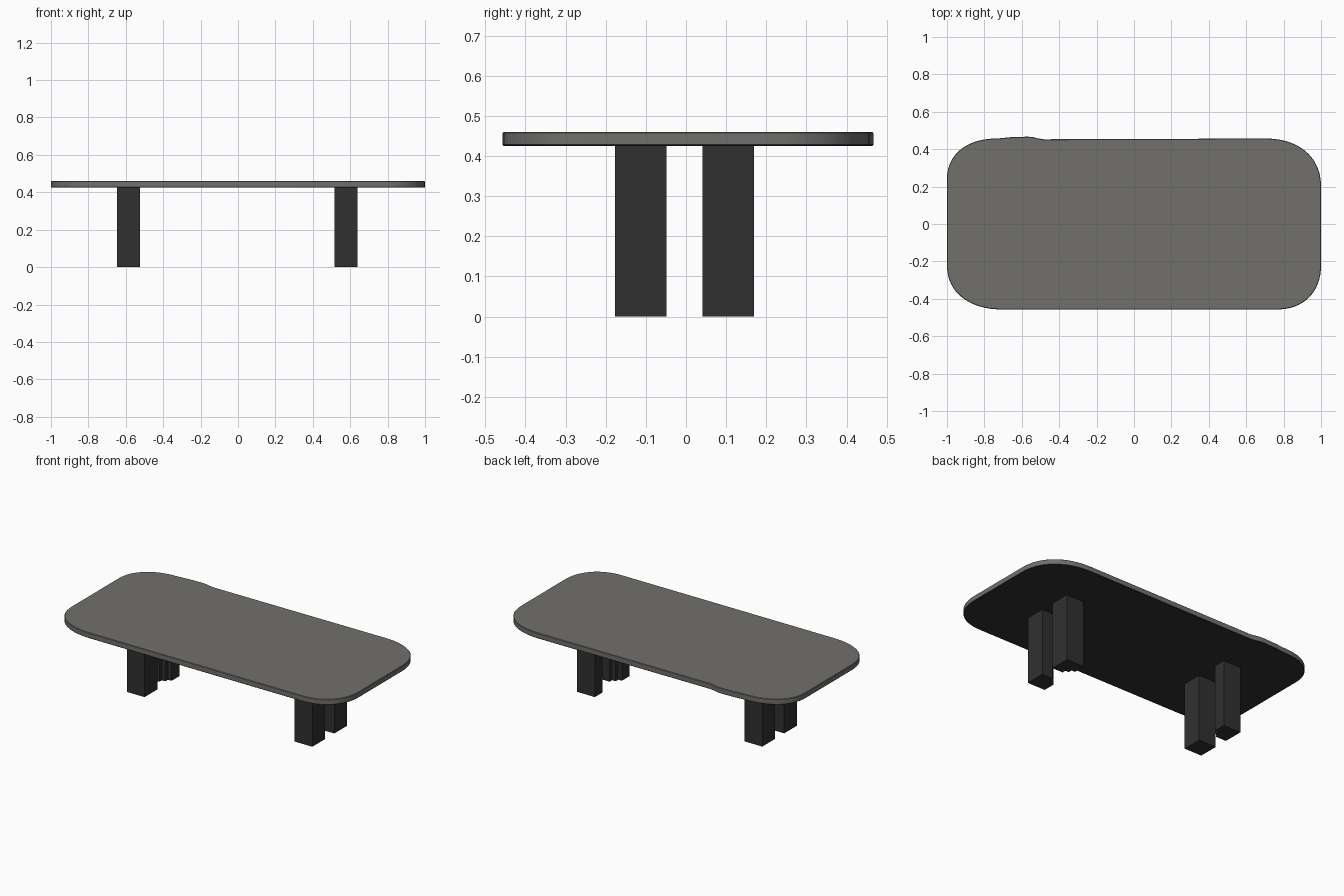
import bpy, bmesh, math

if "Cube" in bpy.data.objects:
    bpy.data.objects.remove(bpy.data.objects["Cube"])


def material(name, rgb):
    m = bpy.data.materials.new(name)
    m.diffuse_color = (*rgb, 1)
    m.use_nodes = True
    m.node_tree.nodes["Principled BSDF"].inputs["Base Color"].default_value = m.diffuse_color
    return m


GREY = material("warm grey", (0.165, 0.160, 0.150))
DARK = material("charcoal", (0.030, 0.030, 0.030))


def prism(name, outline, z0, z1, mats):
    """Extrude a counter-clockwise outline from z0 to z1."""
    bm = bmesh.new()
    base = bm.faces.new([bm.verts.new((x, y, z0)) for x, y in outline])
    ext = bmesh.ops.extrude_face_region(bm, geom=[base], use_keep_orig=True)
    for v in ext["geom"]:
        if isinstance(v, bmesh.types.BMVert):
            v.co.z = z1
    bmesh.ops.recalc_face_normals(bm, faces=bm.faces)
    me = bpy.data.meshes.new(name)
    bm.to_mesh(me)
    bm.free()
    ob = bpy.data.objects.new(name, me)
    bpy.context.collection.objects.link(ob)
    for m in mats:
        me.materials.append(m)
    return ob


# Table top: rectangle with soft corners, each (sign x, sign y, radius x, radius y)
outline = []
corners = [(1, 1, 0.30, 0.26), (-1, 1, 0.27, 0.22), (-1, -1, 0.30, 0.24), (1, -1, 0.24, 0.24)]
for q, (sx, sy, rx, ry) in enumerate(corners):
    for i in range(17):
        a = math.pi / 2 * (q + i / 16)
        c, s = abs(math.cos(a)) ** 0.9, abs(math.sin(a)) ** 0.9
        outline.append((sx * (1 - rx + rx * c), sy * (0.457 - ry + ry * s)))
    if q == 0:  # small swelling on the back edge
        outline += [(-0.48, 0.453), (-0.51, 0.457), (-0.54, 0.465), (-0.57, 0.467), (-0.66, 0.464)]
top = prism("table_top", outline, 0.425, 0.46, [GREY, DARK])
for p in top.data.polygons:
    p.material_index = 1 if p.normal.z < -0.9 else 0
bev = top.modifiers.new("edge", "BEVEL")
bev.width = 0.003
bev.segments = 1
bev.limit_method = "ANGLE"
bev.angle_limit = math.radians(60)
for p in top.data.polygons:
    p.use_smooth = abs(p.normal.z) < 0.5
for e in top.data.edges:
    if abs(top.data.vertices[e.vertices[0]].co.z - top.data.vertices[e.vertices[1]].co.z) < 1e-4:
        e.use_edge_sharp = True


# Legs: square posts; three have a stepped notch in the corner facing the middle
def leg(name, x0, x1, y0, y1, notched):
    ix, ox = (x0, x1) if x0 > 0 else (x1, x0)
    iy, oy = (y0, y1) if y0 > 0 else (y1, y0)
    dx, dy = (1 if x0 > 0 else -1), (1 if y0 > 0 else -1)
    pts = [(ox, iy), (ox, oy), (ix, oy)]
    if notched:
        steps = [(0, 0.05), (0.025, 0.05), (0.025, 0.025), (0.05, 0.025), (0.05, 0)]
        pts += [(ix + dx * a, iy + dy * b) for a, b in steps]
    else:
        pts.append((ix, iy))
    prism(name, pts, 0.0, 0.43, [DARK])


for xn, x0, x1 in (("left", -0.648, -0.525), ("right", 0.515, 0.64)):
    for yn, y0, y1 in (("front", -0.177, -0.049), ("back", 0.041, 0.169)):
        leg(f"{yn}_{xn}_leg", x0, x1, y0, y1, (xn, yn) != ("left", "front"))
